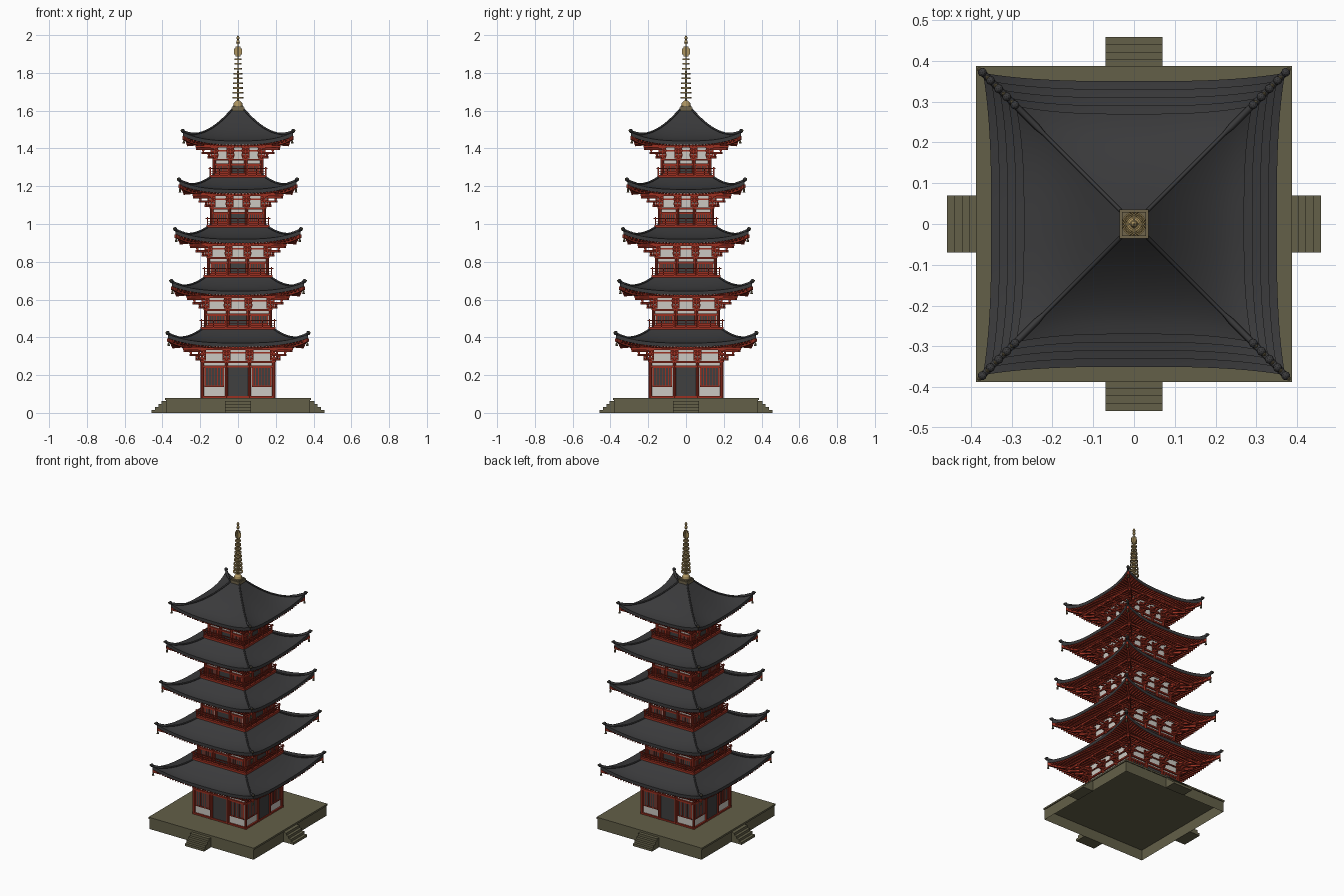
import bpy, bmesh, math
from mathutils import Matrix, Vector

cube = bpy.data.objects.get("Cube")
if cube:
    bpy.data.objects.remove(cube, do_unlink=True)


def material(name, rgb):
    m = bpy.data.materials.new(name)
    m.use_nodes = True
    m.diffuse_color = (*rgb, 1)
    m.node_tree.nodes["Principled BSDF"].inputs["Base Color"].default_value = (*rgb, 1)
    return m


STONE = material("olive stone", (.125, .115, .065))
TILE = material("dark roof tile", (.042, .042, .044))
RED = material("red lacquer", (.33, .03, .015))
PLASTER = material("pale plaster", (.6, .58, .54))
DARK = material("dark door", (.05, .05, .05))
GOLD = material("old gold", (.42, .3, .12))
BRONZE = material("bronze", (.16, .13, .07))


def finish(bm, name, mat, four=False, smooth=False):
    """Turn a bmesh into an object, optionally repeated on all four sides."""
    if four:
        side = bm.verts[:] + bm.edges[:] + bm.faces[:]
        for k in (1, 2, 3):
            copy = bmesh.ops.duplicate(bm, geom=side)["geom"]
            verts = [g for g in copy if isinstance(g, bmesh.types.BMVert)]
            bmesh.ops.rotate(bm, verts=verts, matrix=Matrix.Rotation(k * math.pi / 2, 3, 'Z'))
    if smooth:
        bmesh.ops.remove_doubles(bm, verts=bm.verts[:], dist=.0002)
    mesh = bpy.data.meshes.new(name)
    bm.to_mesh(mesh)
    bm.free()
    mesh.materials.append(mat)
    ob = bpy.data.objects.new(name, mesh)
    bpy.context.collection.objects.link(ob)
    if smooth:
        bpy.ops.object.select_all(action='DESELECT')
        ob.select_set(True)
        bpy.context.view_layer.objects.active = ob
        bpy.ops.object.shade_smooth_by_angle(angle=math.radians(25))
    return ob


def box(bm, x0, x1, y0, y1, z0, z1, turn=0):
    m = Matrix.Rotation(turn, 4, 'Z') @ Matrix.Translation(((x0 + x1) / 2, (y0 + y1) / 2, (z0 + z1) / 2))
    bmesh.ops.create_cube(bm, size=1, matrix=m @ Matrix.Diagonal((x1 - x0, y1 - y0, z1 - z0, 1)))


def post(bm, x, y, z0, z1, r, r2=None, n=8):
    bmesh.ops.create_cone(bm, cap_ends=True, segments=n, radius1=r, radius2=r if r2 is None else r2,
                          depth=z1 - z0, matrix=Matrix.Translation((x, y, (z0 + z1) / 2)))


def grid(bm, rows):
    vs = [[bm.verts.new(p) for p in row] for row in rows]
    for a, b in zip(vs, vs[1:]):
        for i in range(len(a) - 1):
            bm.faces.new((a[i], b[i], b[i + 1], a[i + 1]))


def strip(bm, pts, lat, h):
    """Square timber hanging below a path."""
    d = Vector((0, 0, h))
    secs = [[bm.verts.new(v) for v in (p - lat, p + lat, p + lat - d, p - lat - d)] for p in pts]
    for a, b in zip(secs, secs[1:]):
        for i in range(4):
            bm.faces.new((a[i], a[(i + 1) % 4], b[(i + 1) % 4], b[i]))
    bm.faces.new(secs[0])
    bm.faces.new(secs[-1][::-1])


def lathe(bm, prof, n=16, closed=False):
    prof = prof + prof[:1] if closed else prof
    rows = [[(r * math.cos(a), r * math.sin(a), z) for a in [math.tau * i / n for i in range(n + 1)]]
            for r, z in prof]
    grid(bm, rows[::-1])
    bmesh.ops.remove_doubles(bm, verts=bm.verts[:], dist=.0001)


# Stone platform, open underneath, with a stair on each side
bm = bmesh.new()
box(bm, -.382, .382, -.382, .382, 0, .07)
box(bm, -.387, .387, -.387, .387, .068, .08)
bm.normal_update()
bmesh.ops.delete(bm, geom=[f for f in bm.faces if f.normal.z < -.5 and f.calc_center_median().z < .07],
                 context='FACES_ONLY')
finish(bm, "platform", STONE)
bm = bmesh.new()
for k in range(4):
    box(bm, -.07, .07, -.458 + k * .018, -.38, k * .016, (k + 1) * .016)
finish(bm, "stairs", STONE, four=True)

LIFT, FLARE, EDGE = .045, .02, .02


def make_tier(n, floor, b, zt, rt, ze, e):
    tag = f"tier_{n}_"
    head = ze - .1
    inner = b * .32

    # Walls, columns and beams
    bm = bmesh.new()
    box(bm, -b + .004, b - .004, -b + .004, b - .004, floor, ze)
    finish(bm, tag + "walls", PLASTER)
    bm = bmesh.new()
    for x in (-b, -inner, inner):
        post(bm, x, -b, floor, head, .009)
    for z in (floor + .005, head - .024, head):
        box(bm, -b, b, -b - .006, -b + .004, z - .005, z + .005)
    box(bm, -b, b, -b - .003, -b + .004, head + .045, head + .052)
    finish(bm, tag + "frame", RED, four=True)

    # Door and slatted windows
    top = head - .029
    sill = floor + (.062 if n == 1 else .014)
    bm = bmesh.new()
    box(bm, -inner + .009, inner - .009, -b - .001, -b + .005, floor + .008, top)
    for s in (-1, 1):
        mid = s * (b + inner) / 2
        half = (b - inner) / 2 - .016
        box(bm, mid - half, mid + half, -b - .001, -b + .005, sill, top)
    finish(bm, tag + "doors_and_windows", DARK, four=True)
    bm = bmesh.new()
    for s in (-1, 1):
        mid = s * (b + inner) / 2
        for z in (sill, top):
            box(bm, mid - half - .004, mid + half + .004, -b - .004, -b, z - .004, z + .003)
        for i in range(7):
            x = mid + half * (i - 3) / 3
            w = .004 if i in (0, 6) else .002
            box(bm, x - w, x + w, -b - .003, -b, sill, top)
    finish(bm, tag + "window_slats", RED, four=True)

    # Stepped bracket arms with bearing blocks
    bm = bmesh.new()
    steps = [(.03, ze - .088), (.06, ze - .065), (.088, ze - .043)]
    for x in (-b, -inner, inner, b):
        box(bm, x - .01, x + .01, -b - .01, -b + .01, head, head + .012)
        for reach, z in steps:
            box(bm, x - .005, x + .005, -b - reach, -b, z - .005, z + .006)
            box(bm, x - .02, x + .02, -b - reach - .004, -b - reach + .006, z + .004, z + .012)
            box(bm, x - .02, x + .02, -b - .006, -b, z - .004, z + .006)
            for s in (-.016, 0, .016):
                box(bm, x + s - .005, x + s + .005, -b - reach - .006, -b - reach + .007, z + .012, z + .02)
                box(bm, x + s - .005, x + s + .005, -b - .009, -b, z + .006, z + .013)
    for reach, z in steps:
        box(bm, -.006, .006, -b * 1.414 - reach * 1.5, -b * 1.414, z - .005, z + .007, turn=math.pi / 4)
    r = b + .088
    box(bm, -r - .012, r + .012, -r - .005, -r + .005, ze - .036, ze - .025)
    finish(bm, tag + "brackets", RED, four=True)

    # Curved roof: concave slope, raised and flared towards the corners
    def roof_pt(u, s, drop=0):
        r = rt + (e - rt) * s
        z = zt - (zt - ze) * (1 - (1 - s) ** 1.7) + LIFT * s ** 3 * abs(u) ** 3
        f = FLARE * s * s
        return Vector((u * (r + f), -r - f * abs(u) ** 3, z - drop))

    def soffit_pt(u, s):
        r = b + (e - b) * s
        f = FLARE * s * s
        z = ze - EDGE + .014 * (1 - s) + LIFT * s ** 3 * abs(u) ** 3
        return Vector((u * (r + f), -r - f * abs(u) ** 3, z))

    us = [i / 12 - 1 for i in range(25)]
    rows = [[roof_pt(u, i / 10) for u in us] for i in range(11)]
    rows.append([roof_pt(u, 1, EDGE) for u in us])
    bm = bmesh.new()
    grid(bm, rows)
    finish(bm, tag + "roof", TILE, four=True, smooth=True)
    bm = bmesh.new()
    grid(bm, [[soffit_pt(u, s / 5) for u in us] for s in range(5, -1, -1)])
    finish(bm, tag + "soffit", RED, four=True, smooth=True)

    # Rafters under the eaves, with a heavier one on each hip
    bm = bmesh.new()
    count = int(e / .017)
    for i in range(-count, count + 1):
        x = i * .017
        s0 = max(0, (abs(x) + .004 - b) / (e - b))
        pts = []
        for k in range(5):
            s = s0 + (.985 - s0) * k / 4
            pts.append(soffit_pt(x / (b + (e - b) * s), s))
        if s0 < .95:
            strip(bm, pts, Vector((.0035, 0, 0)), .009)
    strip(bm, [soffit_pt(1, k / 6) for k in range(7)], Vector((.005, .005, 0)), .018)
    strip(bm, [soffit_pt(u, .62) - Vector((0, 0, .007)) for u in us], Vector((0, .004, 0)), .007)
    finish(bm, tag + "rafters", RED, four=True)

    # Hip ridges with end tiles
    cu = bpy.data.curves.new(tag + "hip_ridges", 'CURVE')
    cu.dimensions = '3D'
    cu.bevel_depth = .005
    cu.bevel_resolution = 1
    cu.use_fill_caps = True
    for k in range(4):
        sp = cu.splines.new('POLY')
        sp.points.add(16)
        for i, p in enumerate(sp.points):
            q = Matrix.Rotation(k * math.pi / 2, 3, 'Z') @ roof_pt(1, i / 16)
            p.co = (*(q + Vector((0, 0, .004))), 1)
            p.radius = 1.6 if i > 12 else 1
    cu.materials.append(TILE)
    bpy.context.collection.objects.link(bpy.data.objects.new(tag + "hip_ridges", cu))
    tip = roof_pt(1, 1)
    bm = bmesh.new()
    bmesh.ops.create_icosphere(bm, subdivisions=2, radius=.011,
                               matrix=Matrix.Translation(tip + Vector((.002, -.002, .008))))
    finish(bm, tag + "ridge_ends", TILE, four=True)

    # Wind bells and end caps
    bm = bmesh.new()
    x, z = tip.x - .003, tip.z
    post(bm, x, -x, z - .045, z - .02, .0015, n=6)
    post(bm, x, -x, z - .06, z - .042, .007, .004)
    bmesh.ops.create_icosphere(bm, subdivisions=1, radius=.006,
                               matrix=Matrix.Translation(tip + Vector((.009, -.009, .01))))
    finish(bm, tag + "wind_bells", BRONZE, four=True)

    # Balcony with railing
    if n > 1:
        r = b + .022
        bm = bmesh.new()
        box(bm, -r - .004, r + .004, -r - .004, -b, floor - .014, floor)
        for z, h, over in ((floor + .009, .003, 0), (floor + .02, .003, 0), (floor + .034, .005, .01)):
            box(bm, -r - over, r + over, -r - .0025, -r + .0025, z - h / 2, z + h / 2)
        for i in range(6):
            x = -r + 2 * r * i / 6
            box(bm, x - .003, x + .003, -r - .003, -r + .003, floor, floor + (.042 if i == 0 else .034))
        finish(bm, tag + "balcony", RED, four=True)


bodies = [.19, .172, .156, .14, .125]
floors = [.08, .455, .73, .995, 1.26]
eaves = [.37, .645, .92, 1.183, 1.44]
for i in range(5):
    last = i == 4
    make_tier(i + 1, floors[i], bodies[i], 1.605 if last else floors[i + 1],
              .03 if last else bodies[i + 1], eaves[i], .35 - .02 * i)

# Finial: base, dome, mast, nine spoked rings, flame and jewels
bm = bmesh.new()
box(bm, -.035, .035, -.035, .035, 1.59, 1.618)
box(bm, -.029, .029, -.029, .029, 1.618, 1.626)
finish(bm, "finial_base", BRONZE)
bm = bmesh.new()
lathe(bm, [(0, 1.655), (.012, 1.652), (.022, 1.642), (.026, 1.625)])
finish(bm, "finial_dome", GOLD, smooth=True)
bm = bmesh.new()
post(bm, 0, 0, 1.64, 1.97, .005, .003)
for i in range(9):
    r, z = .03 - i * .0015, 1.665 + i * .0255
    lathe(bm, [(r, z), (r, z + .008), (r * .75, z + .008), (r * .75, z)], closed=True)
    for turn in (0, math.pi / 2):
        box(bm, -r * .8, r * .8, -.003, .003, z + .001, z + .006, turn=turn)
finish(bm, "finial_rings", GOLD)
bm = bmesh.new()
for turn in (0, math.pi / 2):
    for w, z0, z1 in ((.012, 1.888, 1.94), (.022, 1.898, 1.928)):
        box(bm, -w, w, -.002, .002, z0, z1, turn=turn)
lathe(bm, [(0, 1.95), (.007, 1.954), (.01, 1.962), (.007, 1.97), (.003, 1.974),
           (.008, 1.98), (.008, 1.986), (.004, 1.994), (0, 2)])
finish(bm, "finial_jewels", GOLD)
